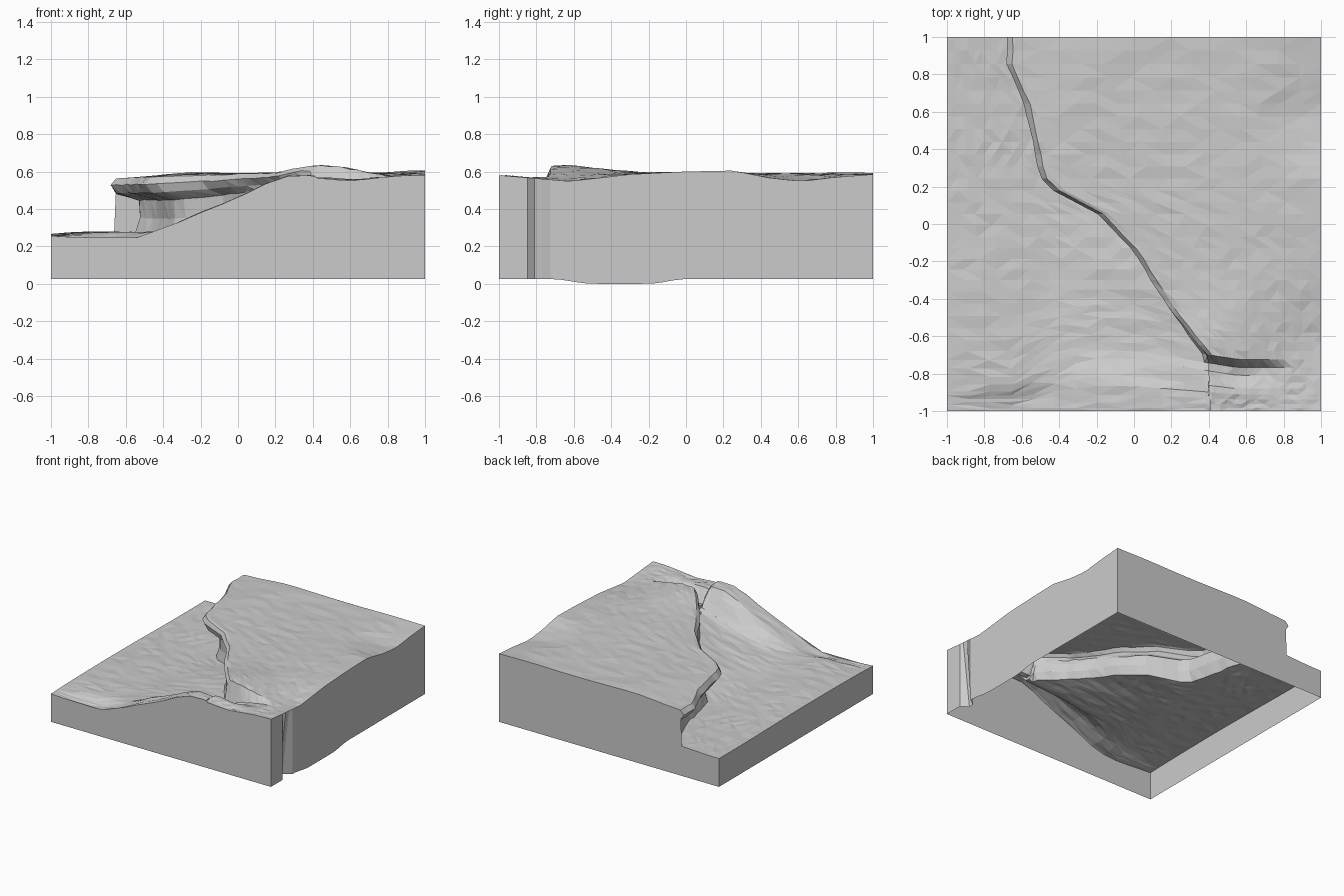
import bpy, bmesh, math, random

random.seed(4)
if "Cube" in bpy.data.objects:
    bpy.data.objects.remove(bpy.data.objects["Cube"], do_unlink=True)


def interp(points, t):
    """Piecewise linear curve through (t, value) pairs."""
    if t <= points[0][0]:
        return points[0][1]
    for (a, va), (b, vb) in zip(points, points[1:]):
        if t <= b:
            return va + (vb - va) * (t - a) / (b - a)
    return points[-1][1]


def smooth(t, a, b):
    s = min(1, max(0, (t - a) / (b - a)))
    return s * s * (3 - 2 * s)


def mix(a, b, s):
    return a + (b - a) * s


# Controlling profiles: front rim, right rim, cliff lip, gully path and gully depth
FRONT = [(-1, .25), (-.6, .235), (-.45, .265), (-.25, .36), (0, .46), (.2, .56),
         (.33, .59), (.47, .56), (.62, .55), (.8, .56), (1, .58)]
RIGHT = [(-1, .58), (-.62, .548), (-.3, .585), (0, .6), (.25, .605),
         (.45, .565), (.62, .548), (.8, .57), (1, .585)]
LIP = [(-1, .4), (-.72, .4), (-.63, .32), (-.52, .22), (-.38, .14), (-.15, 0),
       (.06, -.2), (.17, -.42), (.25, -.5), (.65, -.59), (.85, -.68), (1, -.68)]
GULLY = [(-.65, -.83), (-.5, -.76), (-.2, -.69), (0, -.69), (.3, -.74), (.55, -.78), (.8, -.78)]
DEPTH = [(.2, .15), (.4, .15), (.6, .07), (.85, 0)]
ROWS, LOW, HIGH = 38, 13, 15


def low_ground(x, y):
    """Valley floor, with a steep bank up to the front rim."""
    z = .265 + .2 * max(0, x + .45) * smooth(y, .5, -.3)
    z += .012 * math.sin(4 * x + 3 * y)
    path = interp(GULLY, x)
    z = mix(z, interp(FRONT, x), smooth(y, path, path - .17))
    return mix(z, .26, smooth(x, -.8, -1) * .6)


def high_ground(x, y):
    """Plateau, following the wavy outer rims and dropping into the gully."""
    path = interp(GULLY, x)
    z = .588 + .006 * math.sin(5 * x) * math.cos(4 * y)
    z = mix(z, .565, smooth(x, -.2, -.65))
    z = mix(z, interp(FRONT, x), smooth(y, -.7, -1))
    z = mix(z, interp(RIGHT, y), smooth(x, .55, 1))
    hump = .05 * math.exp(-((x - .45) / .22) ** 2 - ((y + .68) / .3) ** 2)
    z += hump * smooth(y, path - .02, path + .06)
    return z - interp(DEPTH, x) * smooth(y, path - .12, path) * smooth(y, path + .06, path + .01)


def along_gully(x, v):
    """Bend the mesh rows so that they follow the gully."""
    return v + (interp(GULLY, x) + .76) * smooth(v, -1, -.8) * smooth(v, -.3, -.65)


def cliff_row(v):
    """One cross-section: valley floor, undercut wall, lip, plateau."""
    lip = interp(LIP, v)
    steep = smooth(v, -.7, -.5)
    under = mix(.02, .15, smooth(v, -.4, .3)) * steep
    base, edge = lip + under - .02, lip + .06
    row = []
    for i in range(LOW):
        x = mix(-1, base, i / (LOW - 1))
        y = along_gully(x, v)
        row.append((x, y, low_ground(x, y)))
    bottom, top = row[-1][2], high_ground(edge, along_gully(edge, v))
    for dx, h in ((under + .01, .28), (under, .6), (.03 * steep, .72), (0, .87), (.03, .99)):
        row.append((lip + dx, along_gully(lip + dx, v), mix(bottom, top, h)))
    for i in range(HIGH):
        x = mix(edge, 1, i / (HIGH - 1))
        y = along_gully(x, v)
        row.append((x, y, high_ground(x, y)))
    return row


bm = bmesh.new()

# Terrain surface with a slightly rough, faceted finish
grid = []
for j in range(ROWS):
    verts = []
    for x, y, z in cliff_row(-1 + 2 * (j / (ROWS - 1)) ** 1.35):
        rough = .004 if abs(x) < .99 and abs(y) < .99 else 0
        verts.append(bm.verts.new((x + random.uniform(-rough, rough), y,
                                   z + random.uniform(-rough, rough))))
    grid.append(verts)
for r0, r1 in zip(grid, grid[1:]):
    for i in range(len(r0) - 1):
        quad = (r0[i], r0[i + 1], r1[i + 1], r1[i])
        k = random.randint(0, 1)
        bm.faces.new((quad[k], quad[k + 1], quad[k + 2]))
        bm.faces.new((quad[k], quad[k + 2], quad[(k + 3) % 4]))

# Front, back and left walls as single flat outlines, open underneath
for rim in (grid[0], grid[-1][::-1], [r[0] for r in grid][::-1]):
    feet = [bm.verts.new((v.co.x, v.co.y, .025)) for v in (rim[-1], rim[0])]
    wall = bm.faces.new(rim[::-1] + feet[::-1])
    bmesh.ops.triangulate(bm, faces=[wall])

# Right wall with a fissure and a sagging foot
rim = [r[-1] for r in grid]
feet = []
for v in rim:
    x, y, z = v.co
    foot = .025 * (1 - smooth(y, -.72, -.5) * smooth(y, 0, -.2))
    inset = .06 if -.81 < y < -.74 else 0
    feet.append(bm.verts.new((x - inset, y, foot)))
for i in range(len(rim) - 1):
    bm.faces.new((rim[i], feet[i], feet[i + 1], rim[i + 1]))

bmesh.ops.remove_doubles(bm, verts=bm.verts, dist=.0005)
bmesh.ops.recalc_face_normals(bm, faces=bm.faces)

mesh = bpy.data.meshes.new("cliff_terrain")
bm.to_mesh(mesh)
bm.free()
terrain = bpy.data.objects.new("cliff_terrain", mesh)
bpy.context.collection.objects.link(terrain)

# Plain stone colour
stone = bpy.data.materials.new("grey_stone")
stone.use_nodes = True
colour = (.6, .6, .6, 1)
stone.diffuse_color = colour
stone.node_tree.nodes["Principled BSDF"].inputs["Base Color"].default_value = colour
mesh.materials.append(stone)
